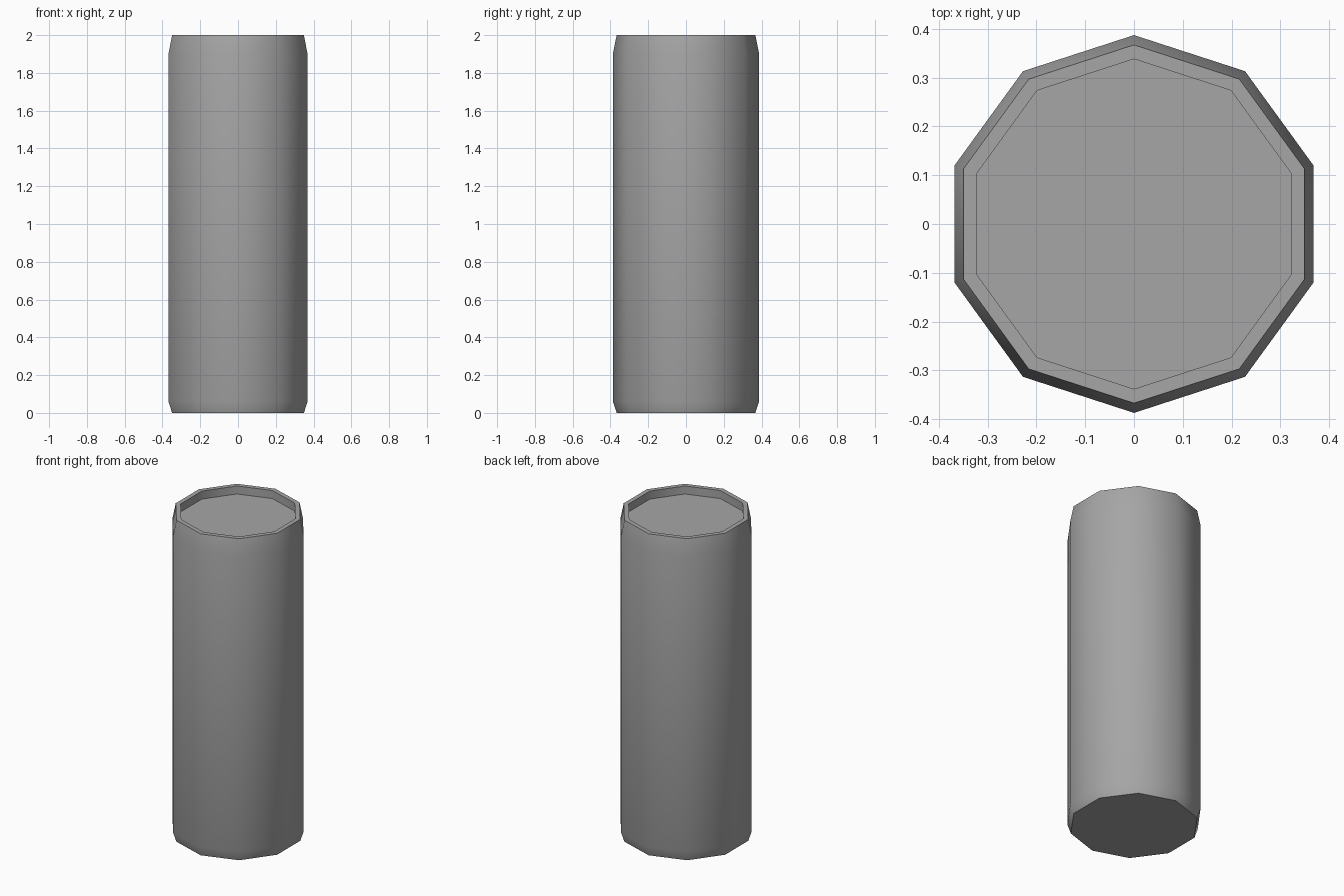
import bpy, bmesh, math

cube = bpy.data.objects.get("Cube")
if cube:
    bpy.data.objects.remove(cube, do_unlink=True)

SIDES = 10

# Single grey material
grey = bpy.data.materials.new("mid_grey")
grey.use_nodes = True
colour = (0.38, 0.38, 0.38, 1)
grey.diffuse_color = colour
grey.node_tree.nodes["Principled BSDF"].inputs["Base Color"].default_value = colour


def lathe(name, profile):
    """Closed ten-sided solid from (radius, height) rings, bottom to top."""
    bm = bmesh.new()
    rings = []
    for r, z in profile:
        angles = [math.pi / 2 + math.tau * i / SIDES for i in range(SIDES)]
        rings.append([bm.verts.new((r * math.cos(a), r * math.sin(a), z)) for a in angles])
    for low, high in zip(rings, rings[1:]):
        for i in range(SIDES):
            j = (i + 1) % SIDES
            bm.faces.new((low[i], low[j], high[j], high[i]))
    bm.faces.new(rings[0][::-1])
    bm.faces.new(rings[-1])
    bmesh.ops.recalc_face_normals(bm, faces=bm.faces)
    mesh = bpy.data.meshes.new(name)
    bm.to_mesh(mesh)
    bm.free()
    mesh.materials.append(grey)
    obj = bpy.data.objects.new(name, mesh)
    bpy.context.collection.objects.link(obj)
    return obj


# Can body: chamfered foot, straight wall, chamfered shoulder, rim and recessed lid
can = lathe("can_body", [
    (0.367, 0), (0.387, 0.06), (0.387, 1.9), (0.367, 2),
    (0.338, 2), (0.338, 1.95),
])

# Smooth wall with crisp rim and base edges
bpy.ops.object.select_all(action="DESELECT")
can.select_set(True)
bpy.context.view_layer.objects.active = can
bpy.ops.object.shade_smooth_by_angle(angle=math.radians(40))
